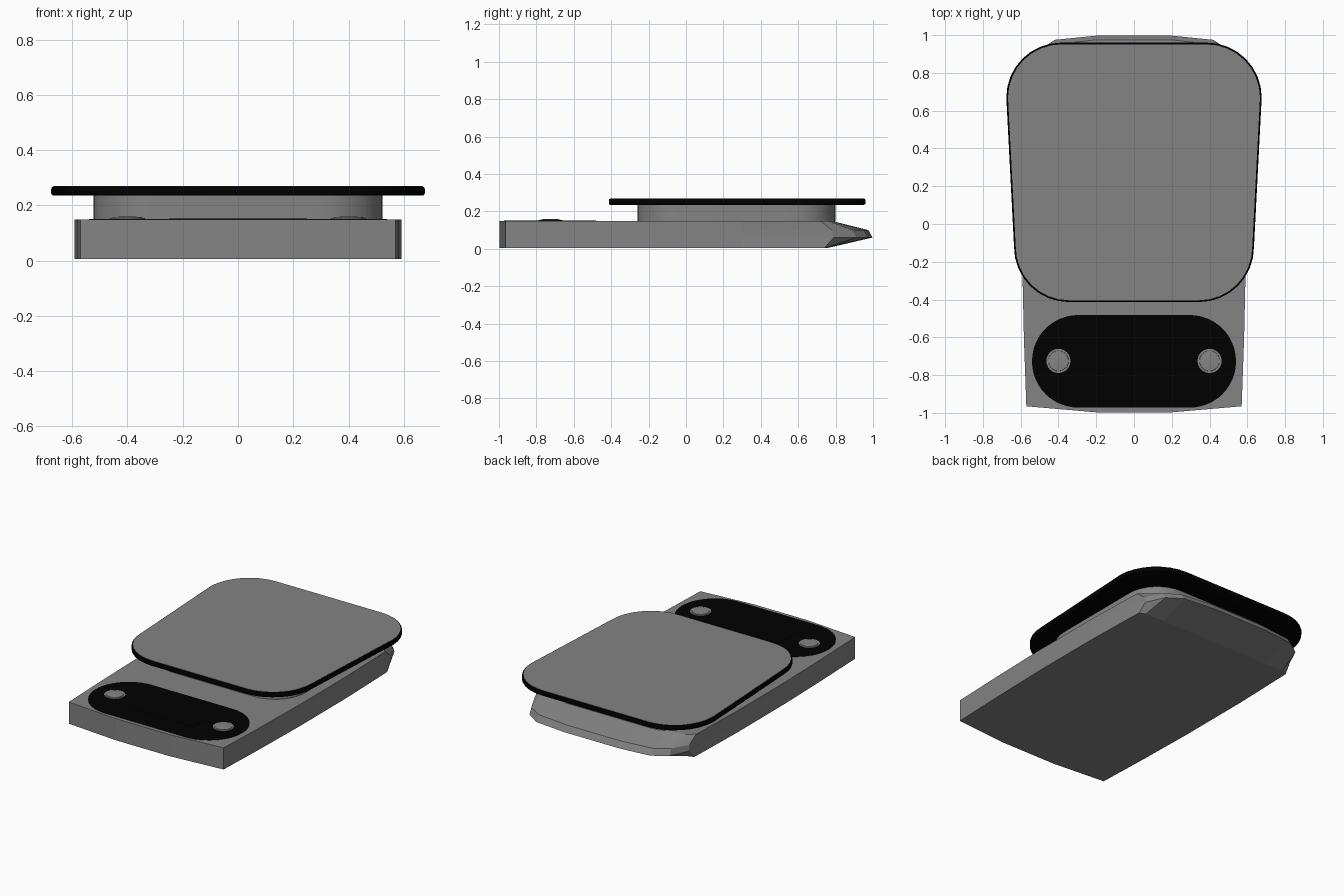
import bpy, bmesh, math

if "Cube" in bpy.data.objects:
    bpy.data.objects.remove(bpy.data.objects["Cube"])


def material(name, v):
    m = bpy.data.materials.new(name)
    m.diffuse_color = (v, v, v, 1)
    m.use_nodes = True
    m.node_tree.nodes["Principled BSDF"].inputs["Base Color"].default_value = m.diffuse_color
    return m


black = material("black", 0.0)
grey = material("mid_grey", 0.23)


def loft(name, rings, mat=grey, smooth=True):
    """Skin a stack of equal-length closed outlines and cap both ends."""
    bm = bmesh.new()
    vs = [[bm.verts.new(p) for p in r] for r in rings]
    n = len(vs[0])
    for a, b in zip(vs, vs[1:]):
        for i in range(n):
            j = (i + 1) % n
            bm.faces.new((a[i], a[j], b[j], b[i]))
    bm.faces.new(vs[0][::-1])
    bm.faces.new(vs[-1])
    bmesh.ops.recalc_face_normals(bm, faces=bm.faces)
    me = bpy.data.meshes.new(name)
    bm.to_mesh(me)
    bm.free()
    ob = bpy.data.objects.new(name, me)
    bpy.context.collection.objects.link(ob)
    me.materials.append(mat)
    if smooth:
        bpy.ops.object.select_all(action='DESELECT')
        bpy.context.view_layer.objects.active = ob
        ob.select_set(True)
        bpy.ops.object.shade_smooth_by_angle(angle=math.radians(35))
    return ob


def rounded(y0, y1, w0, w1, r, z, inset=0.0, seg=8):
    """Rounded outline, half width w0 at the front and w1 at the back."""
    r2 = r - inset
    pts = []
    for cx, cy, start in ((w1 - r, y1 - r, 0), (-w1 + r, y1 - r, 90),
                          (-w0 + r, y0 + r, 180), (w0 - r, y0 + r, 270)):
        for i in range(seg + 1):
            a = math.radians(start + 90 * i / seg)
            pts.append((cx + r2 * math.cos(a), cy + r2 * math.sin(a), z))
    return pts


def slab(name, y0, y1, w0, w1, r, z0, z1, mat=grey, bevel=0.0, seg=8):
    b = bevel
    levels = [(z0, 0), (z1, 0)] if not b else [
        (z0, b), (z0 + b * .3, b * .3), (z0 + b, 0),
        (z1 - b, 0), (z1 - b * .3, b * .3), (z1, b)]
    return loft(name, [rounded(y0, y1, w0, w1, r, z, i, seg) for z, i in levels], mat)


# Flat-faced body: shared front and sides, wedge-shaped tail
def body_ring(z, tail):
    half = [(0.2, -0.997), (0.57, -0.965), (0.583, -0.6), (0.592, -0.2),
            (0.592, 0.3)] + tail
    return [(x, y, z) for x, y in half] + [(-x, y, z) for x, y in half[::-1]]


loft("body", [
    body_ring(0.005, [(0.58, 0.74), (0.54, 0.755), (0.4, 0.76), (0.2, 0.76)]),
    body_ring(0.06, [(0.572, 0.79), (0.515, 0.91), (0.42, 0.975), (0.2, 0.997)]),
    body_ring(0.10, [(0.572, 0.78), (0.515, 0.89), (0.42, 0.95), (0.2, 0.975)]),
    body_ring(0.149, [(0.58, 0.72), (0.53, 0.76), (0.4, 0.775), (0.2, 0.78)]),
], smooth=False)

# Neck under the weighing plate
slab("platform_support", -0.26, 0.80, 0.523, 0.523, 0.22, 0.145, 0.238)

# Plate: black rim and underside with a grey top
slab("plate_rim", -0.413, 0.96, 0.635, 0.676, 0.29, 0.235, 0.268, black, 0.008)
slab("plate_top", -0.404, 0.951, 0.626, 0.667, 0.282, 0.262, 0.2695)

# Control panel, display window
slab("control_panel", -0.972, -0.482, 0.54, 0.54, 0.244, 0.14, 0.1515, black, seg=12)
slab("display_window", -0.83, -0.62, 0.25, 0.25, 0.01, 0.145, 0.1525, black, seg=2)

# Domed buttons with a stepped rim
for side, label in ((-1, "left"), (1, "right")):
    rings = [[(side * 0.4 + r * math.cos(i * math.pi / 12),
               -0.725 + r * math.sin(i * math.pi / 12), z) for i in range(24)]
             for r, z in ((0.064, 0.145), (0.064, 0.154), (0.054, 0.154),
                          (0.053, 0.157), (0.03, 0.159))]
    loft(label + "_button", rings)
